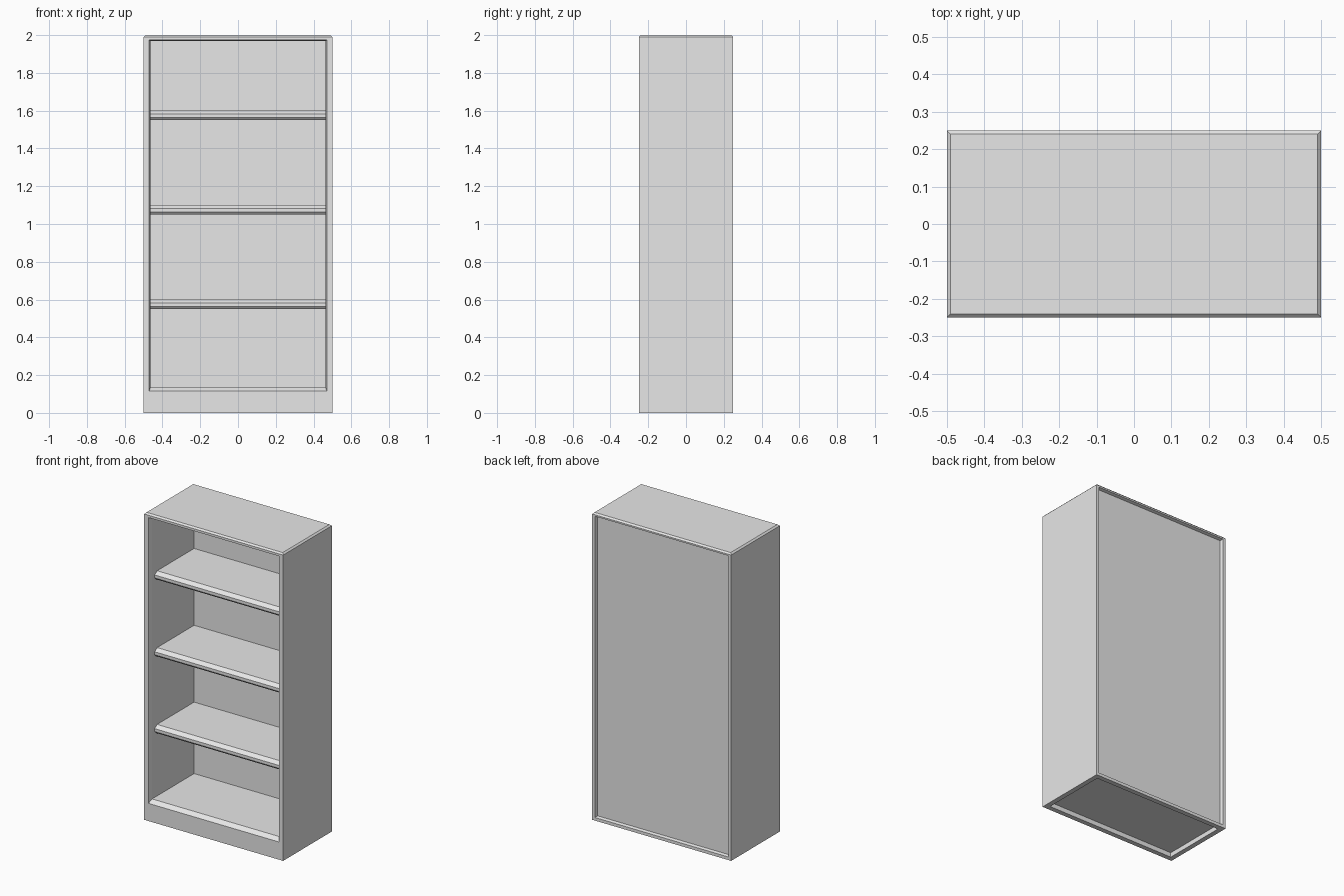
import bpy
import bmesh

cube = bpy.data.objects.get("Cube")
if cube:
    bpy.data.objects.remove(cube, do_unlink=True)

grey = bpy.data.materials.new("light grey")
grey.use_nodes = True
grey.diffuse_color = (0.8, 0.8, 0.8, 1)
grey.node_tree.nodes["Principled BSDF"].inputs["Base Color"].default_value = grey.diffuse_color


def loft(name, rings):
    """Closed solid skinned through rings with equal point counts."""
    bm = bmesh.new()
    loops = [[bm.verts.new(p) for p in ring] for ring in rings]
    n = len(loops[0])
    for a, b in zip(loops, loops[1:]):
        for i in range(n):
            j = (i + 1) % n
            bm.faces.new((a[i], a[j], b[j], b[i]))
    bm.faces.new(loops[0])
    bm.faces.new(loops[-1])
    bmesh.ops.recalc_face_normals(bm, faces=bm.faces)
    mesh = bpy.data.meshes.new(name)
    bm.to_mesh(mesh)
    bm.free()
    mesh.materials.append(grey)
    obj = bpy.data.objects.new(name, mesh)
    bpy.context.collection.objects.link(obj)
    return obj


def upright(hx, low, high, y):
    """Rectangle facing the front at depth y."""
    return [(-hx, y, low), (hx, y, low), (hx, y, high), (-hx, y, high)]


def level(hx, hy, z):
    """Horizontal rectangle at height z."""
    return [(-hx, -hy, z), (hx, -hy, z), (hx, hy, z), (-hx, hy, z)]


def cut(target, cutter):
    """Subtract the cutter, then discard it."""
    cutter.hide_render = True
    mod = target.modifiers.new("recess", 'BOOLEAN')
    mod.operation = 'DIFFERENCE'
    mod.solver = 'EXACT'
    mod.object = cutter
    bpy.context.view_layer.objects.active = target
    bpy.ops.object.modifier_apply(modifier=mod.name)
    bpy.data.objects.remove(cutter, do_unlink=True)


# Case with a chamfered top
case = loft("bookcase_frame", [level(0.5, 0.25, 0), level(0.5, 0.25, 1.99),
                               level(0.49, 0.24, 2)])

# Front opening with a bevelled lip
cut(case, loft("front_cutter", [upright(0.47, 0.115, 1.975, -0.3),
                                upright(0.47, 0.115, 1.975, -0.25),
                                upright(0.463, 0.135, 1.968, -0.222),
                                upright(0.463, 0.135, 1.968, 0.21)]))

# Recessed back panel
cut(case, loft("back_cutter", [upright(0.48, 0.02, 1.98, 0.3),
                               upright(0.48, 0.02, 1.98, 0.25),
                               upright(0.475, 0.025, 1.975, 0.23)]))

# Recessed underside
cut(case, loft("base_cutter", [level(0.468, 0.218, -0.05), level(0.468, 0.218, 0.03)]))

# Shelves with chamfered front edges
for i, top in enumerate((0.6, 1.1, 1.6)):
    profile = [(0.215, 0), (-0.17, 0), (-0.195, -0.018), (-0.195, -0.037),
               (-0.183, -0.05), (0.215, -0.05)]
    loft(f"shelf_{i + 1}", [[(x, y, top + z) for y, z in profile] for x in (-0.468, 0.468)])
